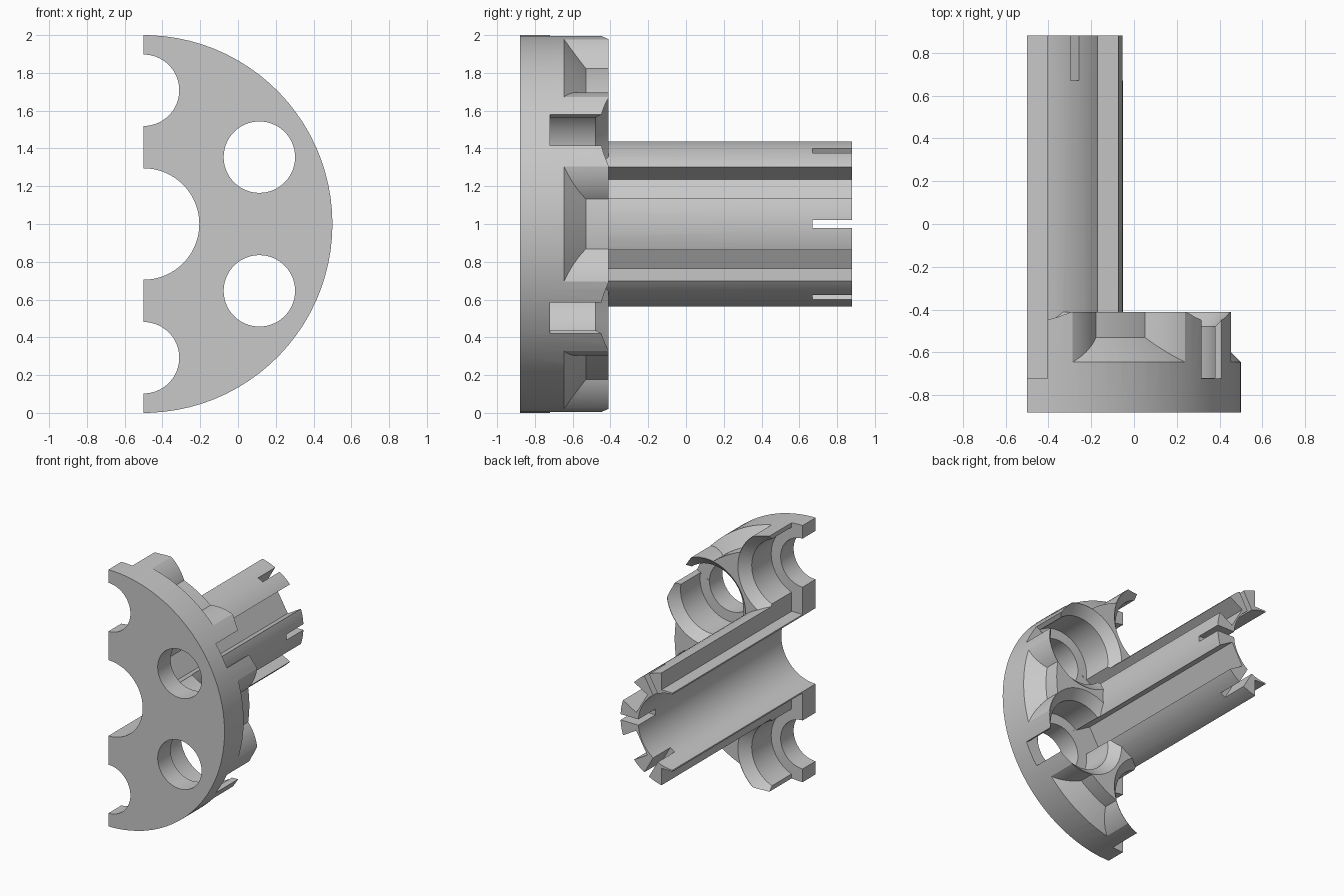
import bpy, bmesh, math
from mathutils import Matrix

if "Cube" in bpy.data.objects:
    bpy.data.objects.remove(bpy.data.objects["Cube"])

CX, CZ = -0.5, 1.0            # main axis runs along y through this point
FRONT, BACK, TIP = -0.88, -0.41, 0.88
SEAT = -0.72                  # floor of the bearing seats
PITCH = 0.708                 # distance of the holes from the axis
HOLES = [math.radians(30 + 60 * i) for i in range(6)]
GAPS = [math.radians(60 * i) for i in range(6)]


def finish(bm, name):
    bmesh.ops.recalc_face_normals(bm, faces=bm.faces)
    mesh = bpy.data.meshes.new(name)
    bm.to_mesh(mesh)
    bm.free()
    obj = bpy.data.objects.new(name, mesh)
    bpy.context.collection.objects.link(obj)
    return obj


def lathe(name, profile, places=((0, 0),), closed=False, steps=90):
    """Revolve (radius, y) points about y, one copy per (angle, distance) place."""
    bm = bmesh.new()
    for angle, dist in places:
        verts = [bm.verts.new((r, y, 0)) for r, y in profile]
        pairs = list(zip(verts, verts[1:]))
        if closed:
            pairs.append((verts[-1], verts[0]))
        edges = [bm.edges.new(p) for p in pairs]
        bmesh.ops.spin(bm, geom=verts + edges, cent=(0, 0, 0), axis=(0, 1, 0),
                       angle=math.tau, steps=steps, use_merge=False)
        new = [v for v in bm.verts if not v.tag]
        bmesh.ops.remove_doubles(bm, verts=new, dist=1e-5)
        # Turn the end fans into single flat caps
        hubs = [v for v in bm.verts if not v.tag and math.hypot(v.co.x, v.co.z) < 1e-4]
        bmesh.ops.dissolve_verts(bm, verts=hubs)
        new = [v for v in bm.verts if not v.tag]
        shift = (CX + dist * math.cos(angle), 0, CZ + dist * math.sin(angle))
        bmesh.ops.translate(bm, verts=new, vec=shift)
        for v in new:
            v.tag = True
    return finish(bm, name)


def rod(name, radius, y0, y1, places=((0, 0),)):
    return lathe(name, [(0, y0), (radius, y0), (radius, y1), (0, y1)], places)


def radial_boxes(name, r0, r1, y0, y1, width, angles):
    """Boxes reaching outward from the main axis at the given angles."""
    bm = bmesh.new()
    for angle in angles:
        place = (Matrix.Translation((CX, 0, CZ)) @ Matrix.Rotation(-angle, 4, 'Y')
                 @ Matrix.Translation(((r0 + r1) / 2, (y0 + y1) / 2, 0))
                 @ Matrix.Diagonal((r1 - r0, y1 - y0, width, 1)))
        bmesh.ops.create_cube(bm, size=1, matrix=place)
    return finish(bm, name)


def combine(target, tool, operation='DIFFERENCE'):
    mod = target.modifiers.new("cut", 'BOOLEAN')
    mod.operation = operation
    mod.solver = 'EXACT'
    mod.object = tool
    bpy.context.view_layer.objects.active = target
    bpy.ops.object.modifier_apply(modifier=mod.name)
    bpy.data.objects.remove(tool)


ring = [(a, PITCH) for a in HOLES]

# Disc with chamfered rim pockets left between the bearing bosses
carrier = rod("half_carrier", 1.0, FRONT, BACK)
pockets = lathe("pockets", [(1.1, -0.745), (0.885, -0.53), (0.885, -0.3), (1.1, -0.3)],
                closed=True)
combine(pockets, rod("bosses", 0.343, -1, 0, ring))
combine(carrier, pockets)

# Through holes, bearing seats and their lead-in chamfers
seats = lathe("seats", [(0, -1), (0.189, -1), (0.189, SEAT), (0.27, SEAT),
                        (0.27, -0.48), (0.35, -0.40), (0, -0.40)], ring)
combine(carrier, seats)

# Hollow shaft
combine(carrier, rod("shaft", 0.448, -0.47, TIP), 'UNION')
combine(carrier, rod("bore", 0.295, -1, 1))

# Long radial grooves and short slits at the shaft tip
combine(carrier, radial_boxes("grooves", 0.306, 1.2, SEAT - 0.001, 1.1, 0.19, HOLES))
combine(carrier, radial_boxes("slits", 0.2, 0.6, 0.67, 1.1, 0.045, GAPS))

# Keep only one half
combine(carrier, radial_boxes("half", -1.5, 0, -1.5, 1.5, 3, [0]))

# Single grey finish
grey = bpy.data.materials.new("grey")
grey.use_nodes = True
colour = (0.58, 0.58, 0.58, 1)
grey.diffuse_color = colour
grey.node_tree.nodes["Principled BSDF"].inputs["Base Color"].default_value = colour
carrier.data.materials.clear()
carrier.data.materials.append(grey)

bpy.ops.object.select_all(action='DESELECT')
carrier.select_set(True)
bpy.context.view_layer.objects.active = carrier
bpy.ops.object.shade_smooth_by_angle(angle=math.radians(20))
